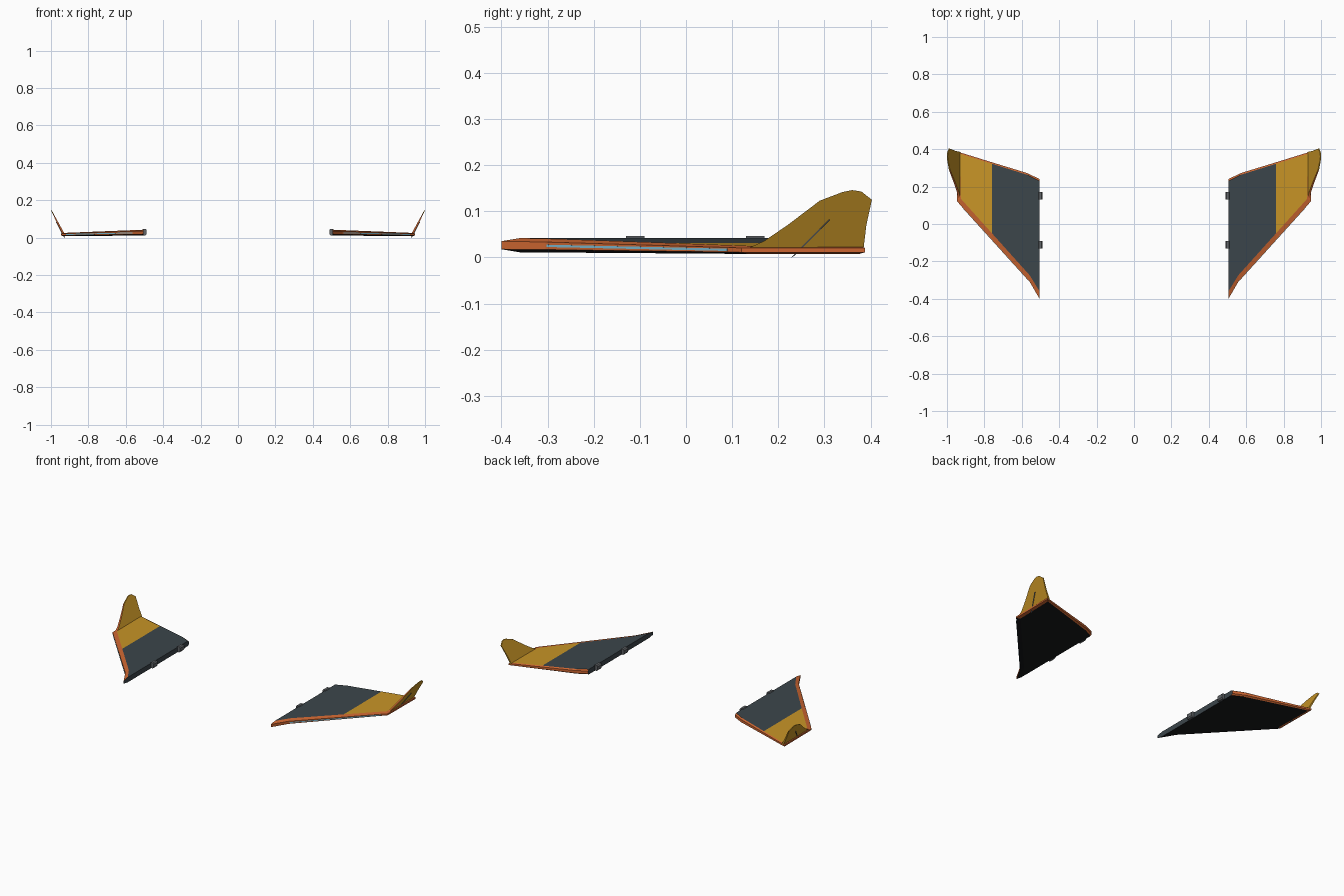
import bpy, bmesh
from mathutils import Vector

if "Cube" in bpy.data.objects:
    bpy.data.objects.remove(bpy.data.objects["Cube"])


def mat(name, r, g, b):
    m = bpy.data.materials.new(name)
    m.diffuse_color = (r, g, b, 1)
    m.use_nodes = True
    m.node_tree.nodes["Principled BSDF"].inputs["Base Color"].default_value = m.diffuse_color
    return m


GREY = mat("slate", .045, .06, .07)
GOLD = mat("gold", .58, .30, .02)
ORANGE = mat("orange", .60, .13, .03)
BLACK = mat("black", .009, .01, .011)
BLUE = mat("blue", .2, .5, .65)
STEEL = mat("steel", .12, .13, .14)


def part(name, verts, faces, mats, idx=None):
    """Closed flat-shaded mesh for the right side, mirrored to the left."""
    me = bpy.data.meshes.new(name)
    me.from_pydata(verts, [], faces)
    for m in mats:
        me.materials.append(m)
    if idx:
        for p, i in zip(me.polygons, idx):
            p.material_index = i
    bm = bmesh.new()
    bm.from_mesh(me)
    bmesh.ops.recalc_face_normals(bm, faces=bm.faces)
    bm.to_mesh(me)
    bm.free()
    ob = bpy.data.objects.new(name, me)
    bpy.context.collection.objects.link(ob)
    mod = ob.modifiers.new("mirror", 'MIRROR')
    mod.use_mirror_merge = False
    return ob


def prism(name, a, b, mats, idx=None):
    """Join two matching point rings into a closed solid."""
    n = len(a)
    faces = [list(range(n)), list(range(n, 2 * n))]
    faces += [(i, (i + 1) % n, n + (i + 1) % n, n + i) for i in range(n)]
    return part(name, list(a) + list(b), faces, mats, idx)


def top_z(x):
    return .042 - (x - .505) * .040


def bot_z(x):
    return .011 - (x - .505) * .008


# Wing: inset top and bottom skins with an angled orange rim between them
outer = [(.505, -.40), (.56, -.305), (.76, -.084), (.945, .12),
         (.947, .388), (.76, .33), (.57, .272), (.505, .24)]
inner = [(.505, -.36), (.557, -.275), (.76, -.049), (.926, .135),
         (.932, .376), (.76, .322), (.568, .262), (.505, .23)]
rings = []
for pts, f in ((inner, 0), (outer, .22), (outer, .78), (inner, 1)):
    rings.append([(x, y, top_z(x) * (1 - f) + bot_z(x) * f) for x, y in pts])
verts = sum(rings, [])
faces = [(0, 1, 2, 5, 6, 7), (2, 3, 4, 5), tuple(range(24, 32))]
idx = [0, 1, 3]
for r in range(3):
    for i in range(7):
        a = r * 8 + i
        faces.append((a, a + 1, a + 9, a + 8))
        idx.append(3 if r == 2 and i < 3 else 2)
faces.append((0, 8, 16, 24, 31, 23, 15, 7))
idx.append(0)
part("wing", verts, faces, [GREY, GOLD, ORANGE, BLACK], idx)

# Blue light strip along the leading edge
n = Vector((.74, -.67, 0))
a, b = [], []
for t, h in ((.01, .0025), (.93, .0025), (.93, -.0025), (.01, -.0025)):
    x, y = .56 + .385 * t, -.305 + .425 * t
    p = Vector((x, y, (top_z(x) + bot_z(x)) / 2 + h))
    a.append(p + n * .002)
    b.append(p - n * .004)
prism("leading_edge_strip", a, b, [BLUE])


# Winglet: canted fin that thins towards its top
def fin_x(z):
    return .933 + (z - .02) * .52


fin = [(.135, .02), (.17, .036), (.22, .070), (.29, .123), (.34, .142),
       (.36, .146), (.38, .143), (.403, .125), (.391, .07), (.385, .02)]
a = [(fin_x(z) + .006 - .03 * (z - .02), y, z) for y, z in fin]
b = [(fin_x(z) - .006 + .03 * (z - .02), y, z) for y, z in fin]
prism("winglet", a, b, [GOLD, ORANGE], [0, 0, 1, 1, 1] + [0] * 7)

# Thin control rod on the outer face of the winglet
bar = [(.228, 0), (.310, .083), (.313, .081), (.232, .001)]
a = [(fin_x(z) + .008, y, z) for y, z in bar]
b = [(fin_x(z) + .001, y, z) for y, z in bar]
prism("winglet_rod", a, b, [STEEL])

# Root connector blocks
for k, y in enumerate((-.11, .15)):
    a, b = [], []
    for u, v in ((-.013, .010), (-.007, .017), (.007, .017), (.013, .010),
                 (.013, -.010), (.007, -.017), (-.007, -.017), (-.013, -.010)):
        a.append((.501 + u, y - .02, .029 + v))
        b.append((.501 + u, y + .02, .029 + v))
    prism("root_connector_%d" % (k + 1), a, b, [STEEL])
